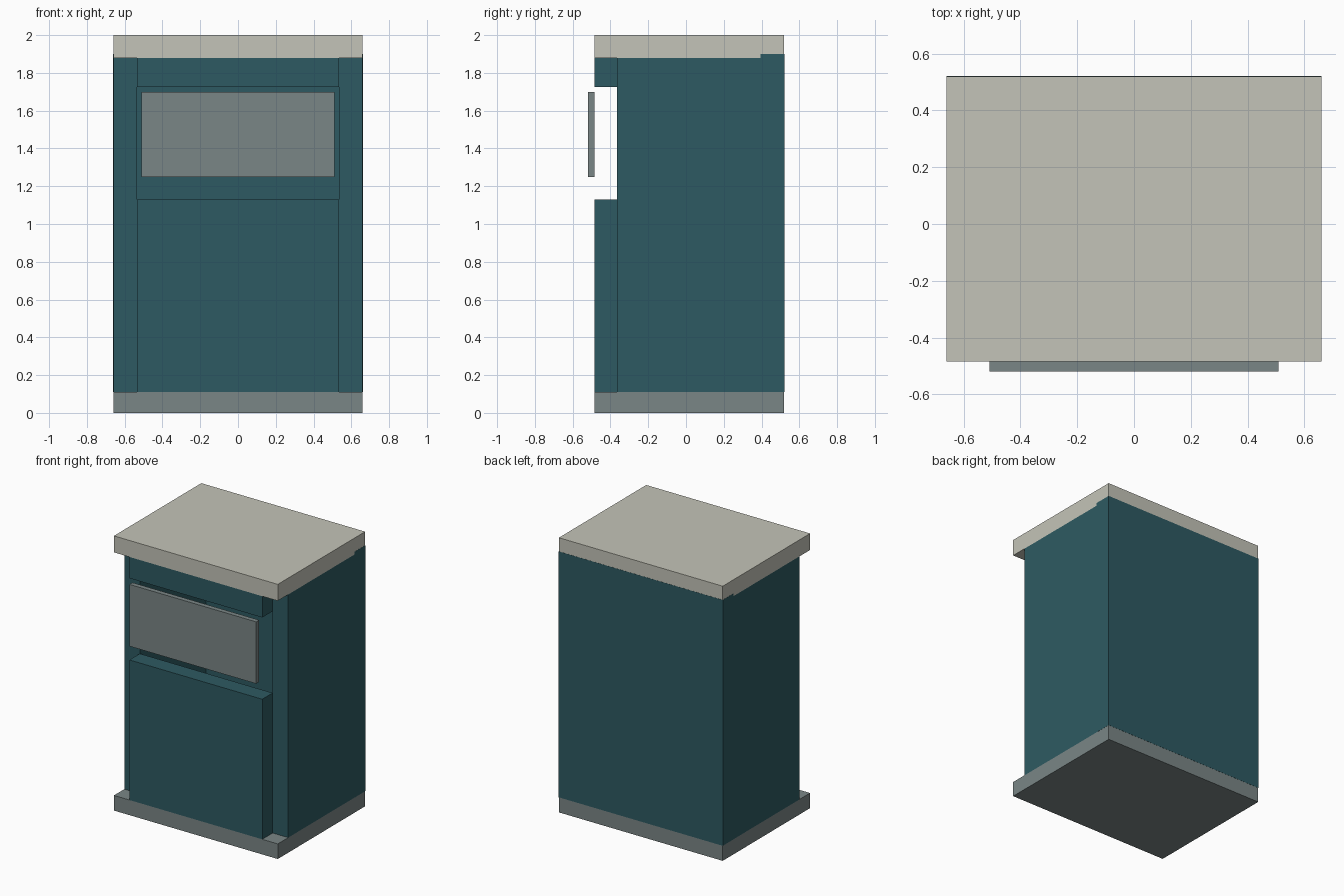
import bpy

if "Cube" in bpy.data.objects:
    bpy.data.objects.remove(bpy.data.objects["Cube"])


def material(name, rgb):
    m = bpy.data.materials.new(name)
    m.diffuse_color = (*rgb, 1.0)
    m.use_nodes = True
    m.node_tree.nodes["Principled BSDF"].inputs["Base Color"].default_value = m.diffuse_color
    return m


teal = material("dark teal", (0.027, 0.102, 0.122))
grey = material("slate grey", (0.195, 0.238, 0.238))
cream = material("pale stone", (0.552, 0.552, 0.479))


def box(name, x, y, z, mat):
    """Axis-aligned box from (min, max) ranges."""
    bpy.ops.mesh.primitive_cube_add(
        size=1, location=[(r[0] + r[1]) / 2 for r in (x, y, z)])
    o = bpy.context.object
    o.name = name
    o.scale = [r[1] - r[0] for r in (x, y, z)]
    bpy.ops.object.transform_apply(location=False, rotation=False, scale=True)
    o.data.materials.append(mat)
    return o


W, INNER = 0.66, 0.535           # outer and inner half widths
FRONT, RECESS, BACK = -0.485, -0.365, 0.52
FLOOR, CEIL = 0.11, 1.88

# Base and lid slabs
box("base", (-W, W), (FRONT, BACK), (0, FLOOR), grey)
box("lid", (-W, W), (FRONT, BACK), (CEIL, 2.0), cream)

# Hollow cabinet: two side walls and a back wall reaching slightly up the lid
for side, s in (("left", -1), ("right", 1)):
    box(side + "_wall", sorted((s * INNER, s * W)), (RECESS, 0.395),
        (FLOOR, CEIL), teal)
box("back_wall", (-W - 0.001, W + 0.001), (0.395, BACK + 0.001),
    (FLOOR, 1.9), teal)

# Front panels above and below the opening
box("lower_front_panel", (-INNER, INNER), (FRONT, RECESS), (FLOOR, 1.13), teal)
box("upper_front_panel", (-INNER, INNER), (FRONT, RECESS), (1.725, CEIL), teal)

# Flap standing in front of the opening
box("front_flap", (-0.51, 0.51), (-0.52, FRONT), (1.25, 1.70), grey)
